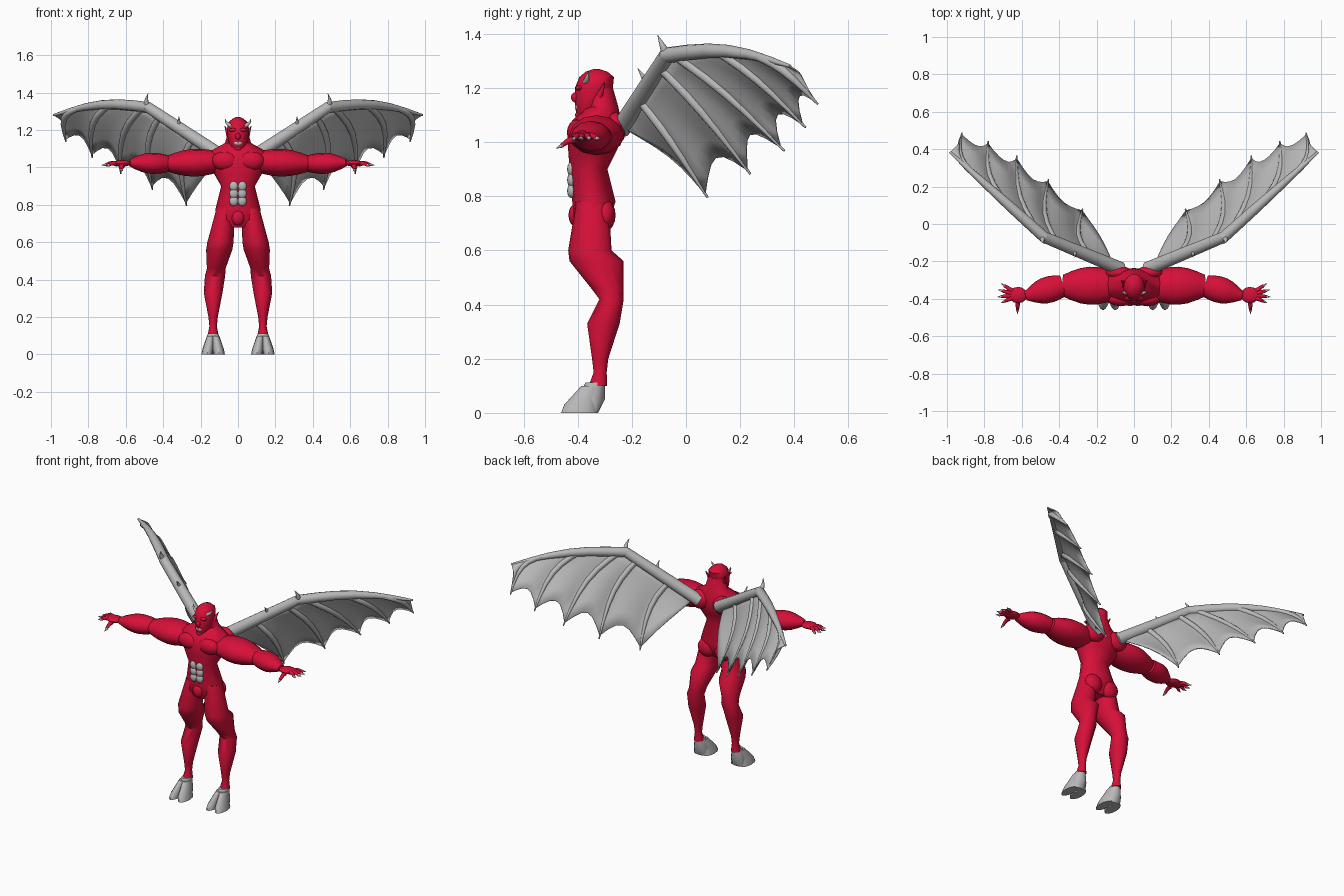
import bpy
import bmesh
from math import sin, cos, pi, tau, radians
from mathutils import Vector

default_cube = bpy.data.objects.get("Cube")
if default_cube:
    bpy.data.objects.remove(default_cube)


def material(name, red, green, blue):
    mat = bpy.data.materials.new(name)
    mat.use_nodes = True
    colour = (red, green, blue, 1)
    mat.diffuse_color = colour
    mat.node_tree.nodes["Principled BSDF"].inputs["Base Color"].default_value = colour
    return mat


SKIN = material("crimson skin", .68, .005, .04)
BONE = material("bone grey", .48, .48, .48)
X_AXIS, Y_AXIS, Z_AXIS = Vector((1, 0, 0)), Vector((0, 1, 0)), Vector((0, 0, 1))
STILL = Vector()
STEPS = [step / 6 for step in range(7)]


def arch(fraction):
    return sin(pi * fraction)


def finish(name, mesh_builder, mat, paired):
    bmesh.ops.recalc_face_normals(mesh_builder, faces=mesh_builder.faces[:])
    mesh = bpy.data.meshes.new(name)
    mesh_builder.to_mesh(mesh)
    mesh_builder.free()
    mesh.materials.append(mat)
    part = bpy.data.objects.new(name, mesh)
    bpy.context.collection.objects.link(part)
    bpy.ops.object.select_all(action='DESELECT')
    part.select_set(True)
    bpy.context.view_layer.objects.active = part
    bpy.ops.object.shade_smooth_by_angle(angle=radians(45))
    if paired:
        part.modifiers.new("both sides", 'MIRROR')
    return part


def shell(name, rings, mat, paired, sides=12):
    """Skin a list of elliptical rings: centre, first half axis, second half axis."""
    builder = bmesh.new()
    loops = []
    for centre, wide, deep in rings:
        angles = [tau * side / sides for side in range(sides)]
        loops.append([builder.verts.new(centre + wide * cos(a) + deep * sin(a)) for a in angles])
    for lower, upper in zip(loops, loops[1:]):
        for side in range(sides):
            after = (side + 1) % sides
            builder.faces.new((lower[side], lower[after], upper[after], upper[side]))
    builder.faces.new(loops[0])
    builder.faces.new(loops[-1])
    return finish(name, builder, mat, paired)


def stack(name, profile, mat, paired=False, offset=lambda height: 0):
    """Level rings given as height, depth position, half width, half depth."""
    rings = [(Vector((offset(z), y, z)), X_AXIS * width, Y_AXIS * depth)
             for z, y, width, depth in profile]
    return shell(name, rings, mat, paired)


def tube(name, start, end, thick, thin, mat=BONE, bulge=0, bow=STILL, flat=1):
    """Tapered limb that may swell and bow in the middle."""
    start, end = Vector(start), Vector(end)
    across = (end - start).cross(Z_AXIS).normalized()
    above = across.cross(end - start).normalized()
    rings = []
    for t in STEPS:
        radius = thick + (thin - thick) * t + bulge * arch(t)
        rings.append((start.lerp(end, t) + bow * arch(t), across * radius, above * radius * flat))
    return shell(name, rings, mat, True)


def ball(name, centre, size, mat=SKIN, paired=True):
    builder = bmesh.new()
    bmesh.ops.create_uvsphere(builder, u_segments=12, v_segments=8, radius=1)
    bmesh.ops.scale(builder, vec=size, verts=builder.verts)
    bmesh.ops.translate(builder, vec=centre, verts=builder.verts)
    return finish(name, builder, mat, paired)


# Torso and head
stack("torso", [(.68, -.35, .06, .05), (.72, -.35, .12, .07), (.78, -.34, .12, .08),
                (.9, -.36, .09, .07), (.97, -.345, .13, .09), (1.03, -.335, .16, .1),
                (1.08, -.33, .16, .09), (1.13, -.31, .07, .06), (1.2, -.32, .05, .05)], SKIN)
stack("head", [(1.085, -.38, .02, .02), (1.13, -.35, .05, .06), (1.2, -.34, .06, .07),
               (1.24, -.33, .053, .064), (1.26, -.33, .03, .04), (1.27, -.33, .01, .01)], SKIN)
ball("nose", (0, -.405, 1.165), (.014, .02, .02), paired=False)
ball("chin", (0, -.39, 1.1), (.02, .02, .016), paired=False)
ball("brow", (.025, -.395, 1.2), (.024, .014, .01))
ball("teeth", (0, -.4, 1.13), (.023, .01, .013), BONE, paired=False)
tube("ear", (.05, -.32, 1.17), (.07, -.3, 1.22), .013, .002, SKIN)
tube("horn", (.035, -.37, 1.22), (.068, -.36, 1.26), .012, .001, bow=X_AXIS * .01)

# Chest, back, hips and stomach muscles
ball("pectoral", (.07, -.4, 1.035), (.075, .04, .05))
ball("shoulder_blade", (.085, -.26, 1.05), (.07, .04, .06))
ball("buttock", (.06, -.3, .73), (.06, .04, .06))
ball("groin", (0, -.41, .73), (.035, .024, .04), paired=False)
for row in range(3):
    ball(f"abdominal_{row}", (.022, -.423, .9 - .04 * row), (.024, .016, .027), BONE)


# Legs with backward hocks, splaying towards cloven hooves
def leg_line(height):
    return min(.133, .19 - .16 * height)


stack("leg", [(.78, -.345, .05, .06), (.6, -.355, .07, .08), (.56, -.33, .07, .1),
              (.46, -.29, .05, .06), (.42, -.275, .054, .045), (.33, -.305, .05, .06),
              (.2, -.317, .025, .03), (.15, -.317, .02, .024), (.1, -.325, .03, .034)],
      SKIN, True, leg_line)
stack("hoof", [(0, -.345, .045, .02), (.05, -.35, .045, .05), (.113, -.335, .028, .036)],
      BONE, True, leg_line)
for name, side in (("inner_toe", -1), ("outer_toe", 1)):
    stack(name, [(0, -.395, .03, .066), (.03, -.39, .03, .06), (.1, -.35, .02, .036)],
          BONE, True, lambda height: .133 + side * (.033 - .2 * height))

# Arms
shoulder, elbow, wrist = (.1, -.33, 1.03), (.38, -.33, 1.02), (.58, -.385, 1.025)
tube("upper_arm", shoulder, elbow, .075, .058, SKIN, bulge=.035, flat=.73)
tube("forearm", elbow, wrist, .058, .024, SKIN, bulge=.028, flat=.8)
palm = Vector((.62, -.38, 1.022))
ball("hand", palm, (.05, .044, .017))

# Fingers fan out around the palm, each ending in a claw
for name, turn, reach, drop in (("thumb", -88, .1, .045), ("index", -25, .1, .012),
                                ("middle", -5, .11, .01), ("ring", 15, .11, .01),
                                ("little", 35, .11, .01)):
    heading = X_AXIS * cos(radians(turn)) + Y_AXIS * sin(radians(turn))
    tip = palm + heading * reach - Z_AXIS * drop
    base, nail = palm.lerp(tip, .3), palm.lerp(tip, .8)
    tube(name + "_finger", base, nail, .014, .008, SKIN, bow=Z_AXIS * .006)
    tube(name + "_claw", palm.lerp(tip, .75), tip, .009, .001)

# Wing limb: an inner bone from the back and an outer bone to the wing tip
wing_root, wing_wrist, wing_tip = (Vector(p) for p in (
    (.07, -.24, 1.05), (.48, -.07, 1.32), (.985, .385, 1.28)))
LIFT = Z_AXIS * .035
tube("wing_inner_bone", wing_root, wing_wrist, .037, .03)
tube("wing_outer_bone", wing_wrist, wing_tip, .03, .006, bulge=.006, bow=LIFT)
ball("wing_knuckle", wing_wrist, (.03, .03, .03), BONE)
tube("wing_thumb", wing_wrist, (.48, -.105, 1.395), .02, .001, bow=X_AXIS * .01)
spur_base = wing_root.lerp(wing_wrist, .6)
tube("wing_spur", spur_base, spur_base - Y_AXIS * .04 + Z_AXIS * .06, .016, .001)


def inner_point(t):
    return wing_root.lerp(wing_wrist, t)


def outer_point(t):
    return wing_wrist.lerp(wing_tip, t) + LIFT * arch(t)


# Ribs leave the limb at intervals and end along a curved trailing line
first_tip, last_tip = Vector((.275, .08, .795)), Vector((.92, .487, 1.14))
TRAIL = Vector((.03, .08, 0))
BOW = Vector((.045, -.015, .035))
starts = [inner_point(.4), inner_point(.84), outer_point(.05), outer_point(.4), outer_point(.73)]
ribs = []
for number, start in enumerate(starts):
    t = number / 4
    end = first_tip.lerp(last_tip, t) + TRAIL * arch(t)
    tube(f"wing_rib_{number}", start, end, .017, .004, bulge=.006, bow=BOW)
    ribs.append((start, end, BOW))

# The membrane also meets the back and the wing tip
ribs.insert(0, (inner_point(.1), inner_point(.1) - Z_AXIS * .03, STILL))
ribs.append((outer_point(.9), wing_tip, STILL))


def rib_point(rib, t):
    start, end, bow = rib
    return start.lerp(end, t) + bow * arch(t)


# Membrane panels with scalloped trailing edges
SAG = Vector((-.012, .02, .008))
builder = bmesh.new()
for panel, (near, far) in enumerate(zip(ribs, ribs[1:])):
    scallop = .17 if panel else .04
    columns = []
    for u in STEPS:
        reach = .97 - scallop * arch(u)
        columns.append([builder.verts.new(
            rib_point(near, v * reach).lerp(rib_point(far, v * reach), u) + SAG * arch(u) * v)
            for v in STEPS])
    for left, right in zip(columns, columns[1:]):
        for a, b, c, d in zip(left, left[1:], right[1:], right):
            builder.faces.new((a, b, c, d))
bmesh.ops.remove_doubles(builder, verts=builder.verts[:], dist=.001)
membrane = finish("wing_membrane", builder, BONE, True)
thickness = membrane.modifiers.new("thickness", 'SOLIDIFY')
thickness.thickness = .006
thickness.offset = 0
